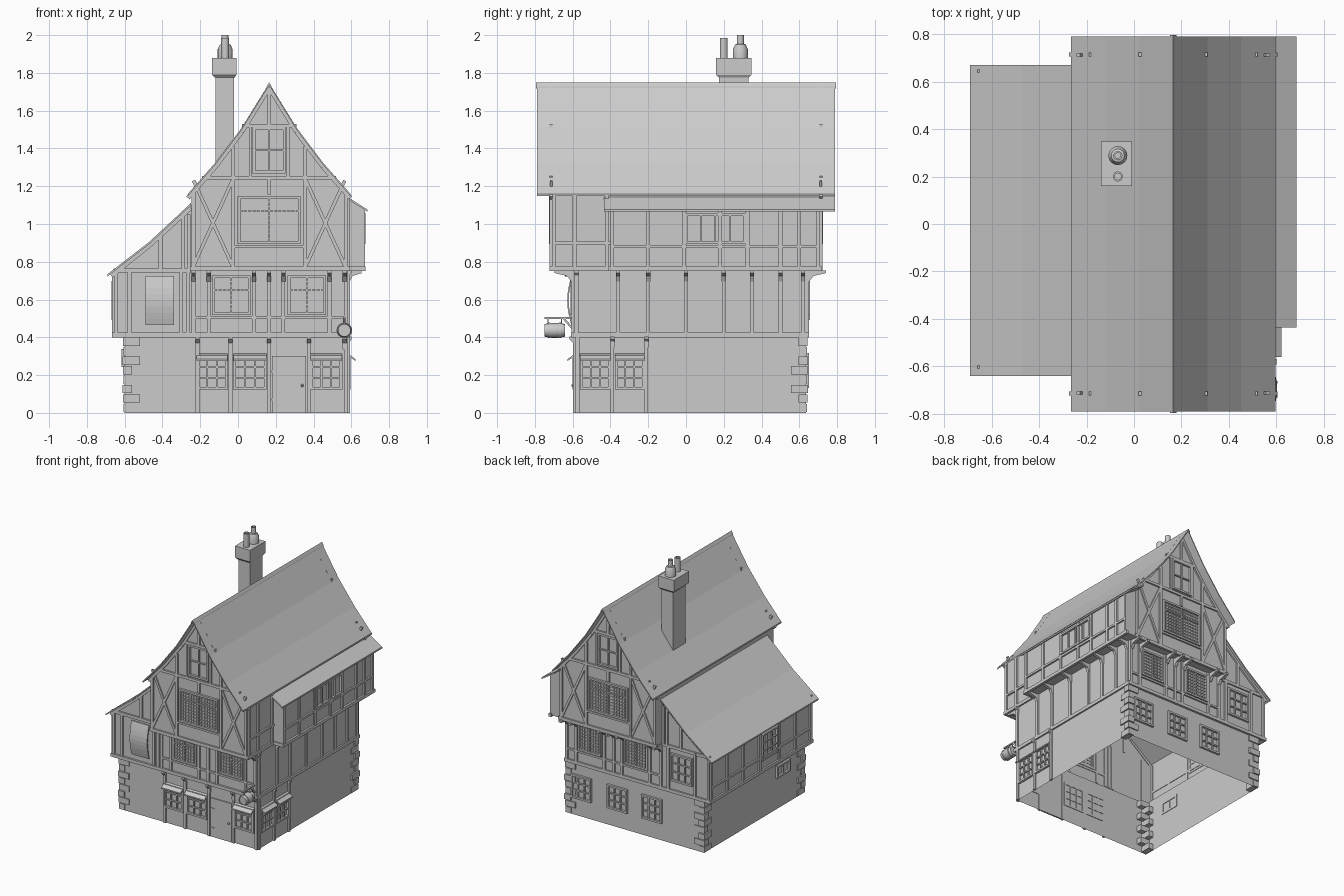
import bpy, bmesh, math
from mathutils import Vector, Matrix

if "Cube" in bpy.data.objects:
    bpy.data.objects.remove(bpy.data.objects["Cube"])

parts = {}

def bm_of(name):
    return parts.setdefault(name, bmesh.new())

def poly(name, pts):
    bm = bm_of(name)
    bm.faces.new([bm.verts.new(p) for p in pts])

def prism(name, a, b):
    """Solid between two matching outlines."""
    bm = bm_of(name)
    va, vb = [bm.verts.new(p) for p in a], [bm.verts.new(p) for p in b]
    n = len(va)
    fs = [bm.faces.new(va), bm.faces.new(vb[::-1])]
    fs += [bm.faces.new((va[i], vb[i], vb[(i + 1) % n], va[(i + 1) % n])) for i in range(n)]
    bmesh.ops.recalc_face_normals(bm, faces=fs)

def box(name, x0, x1, y0, y1, z0, z1):
    prism(name, *[[(x0, y0, z), (x1, y0, z), (x1, y1, z), (x0, y1, z)] for z in (z0, z1)])

def lathe(name, pts, mat, n=16):
    bm = bm_of(name)
    rings = [[bm.verts.new(mat @ Vector((r * math.cos(2 * math.pi * i / n), r * math.sin(2 * math.pi * i / n), h)))
              for i in range(n)] for r, h in pts]
    fs = [bm.faces.new(rings[0]), bm.faces.new(rings[-1])]
    for a, b in zip(rings, rings[1:]):
        fs += [bm.faces.new((a[i], a[(i + 1) % n], b[(i + 1) % n], b[i])) for i in range(n)]
    bmesh.ops.recalc_face_normals(bm, faces=fs)

# Wall planes: (axis across wall, sign, position)
F0, F1, F2 = ('y', -1, -.585), ('y', -1, -.595), ('y', -1, -.71)
B0, B1, B2 = ('y', 1, .635), ('y', 1, .64), ('y', 1, .71)
R0, R2, R3 = ('x', 1, .58), ('x', 1, .58), ('x', 1, .66)
L0, L1 = ('x', -1, -.60), ('x', -1, -.655)

def on(face, u, z, d):
    q = face[2] + face[1] * d
    return (u, q, z) if face[0] == 'y' else (q, u, z)

def bar(name, face, p0, p1, w=.02, d=.012, d0=-.004):
    a, b = Vector(p0), Vector(p1)
    t = (b - a).normalized()
    n = Vector((-t.y, t.x)) * w / 2
    o = [a + n, b + n, b - n, a - n]
    prism(name, [on(face, *p, d0) for p in o], [on(face, *p, d) for p in o])

def posts(name, face, us, z0, z1, w=.02):
    for u in us:
        bar(name, face, (u, z0), (u, z1), w)

def window(face, u0, u1, z0, z1, nx=2, nz=2, fine=None):
    w = .014
    for u in (u0, u1):
        bar('window_frames', face, (u, z0 - w / 2), (u, z1 + w / 2), w, .016)
    for z in (z0, z1):
        bar('window_frames', face, (u0, z), (u1, z), w, .016)
    for m, k, wd, d in ((nx, nz, .009, .011), *([(*fine, .004, .006)] if fine else [])):
        for i in range(1, m):
            u = u0 + (u1 - u0) * i / m
            bar('window_bars', face, (u, z0), (u, z1), wd, d)
        for i in range(1, k):
            z = z0 + (z1 - z0) * i / k
            bar('window_bars', face, (u0, z), (u1, z), wd, d)

def bracket(face, u, z, d, h, w=.022):
    prof = [(0, z), (d, z), (d, z - .015), (d * .35, z - h * .5), (.012, z - h), (0, z - h)]
    prism('jetty_brackets', *[[on(face, u + s * w / 2, pz, pd) for pd, pz in prof] for s in (-1, 1)])

def awning(face, u0, u1):
    prof = [(0, .315), (.042, .285), (.042, .275), (0, .303)]
    prism('awnings', *[[on(face, u, z, d) for d, z in prof] for u in (u0, u1)])

def rect(x0, x1, y0, y1, z):
    return [(x0, y0, z), (x1, y0, z), (x1, y1, z), (x0, y1, z)]

def band(name, a, b):
    for i in range(4):
        j = (i + 1) % 4
        poly(name, [a[i], a[j], b[j], b[i]])

# Open-bottomed wall shells
g0, g1 = rect(-.6, .58, -.585, .635, 0), rect(-.6, .58, -.585, .635, .41)
band('ground_walls', g0, g1)
band('ground_walls', g1, rect(-.655, .58, -.595, .64, .41))
roof = [(-.265, 1.16), (-.12, 1.325), (.02, 1.51), (.165, 1.745), (.31, 1.51), (.45, 1.325), (.595, 1.16)]
for y in (-.595, .64):
    poly('middle_walls', [(x, y, z) for x, z in ((-.655, .41), (.58, .41), (.58, .76), (-.245, .76),
                                                 (-.245, 1.1), (-.47, .895), (-.655, .75))])
for x, zt in ((.58, .76), (-.655, .75)):
    poly('middle_walls', [(x, -.595, .41), (x, .64, .41), (x, .64, zt), (x, -.595, zt)])
for y, yi in ((-.71, -.595), (.71, .64)):
    poly('upper_walls', [(-.245, y, .76), (.58, y, .76), (.58, y, 1.17)] +
         [(x, y, z - .008) for x, z in roof[5:0:-1]] + [(-.245, y, 1.17)])
    poly('upper_walls', [(-.245, y, .76), (.58, y, .76), (.58, yi, .76), (-.245, yi, .76)])
for x in (-.245, .58):
    poly('upper_walls', [(x, -.71, .76), (x, .71, .76), (x, .71, 1.175), (x, -.71, 1.175)])
prism('side_bay', *[[(x, y, z) for x, z in ((.57, .76), (.66, .76), (.66, 1.085), (.57, 1.14))] for y in (-.4, .71)])

# Roofs
def slab(name, pts, y0, y1, t=.012):
    o = pts + [(x, z - t) for x, z in pts[::-1]]
    prism(name, *[[(x, y, z) for x, z in o] for y in (y0, y1)])
slab('main_roof', roof, -.79, .79)
slab('lean_to_roof', [(-.69, .735), (-.47, .905), (-.25, 1.11)], -.64, .67)
slab('bay_roof', [(.57, 1.15), (.685, 1.077)], -.435, .79)
slab('ridge_cap', [(.152, 1.728), (.165, 1.75), (.178, 1.728)], -.795, .795, .01)

# Floor beams
T = 'timber_frame'
for y in (-.605, .64):
    box(T, -.668, .592, y - .005, y + .012, .4, .425)
    box(T, -.66, -.25, y - .003, y + .01, .742, .765)
for x in (-.665, .58):
    box(T, x - .003, x + .012, -.6, .645, .4, .425)
for y in (-.722, .705):
    box(T, -.255, .592, y, y + .018, .75, .775)
box(T, .575, .592, -.715, -.4, .75, .775)
box(T, .655, .675, -.41, .72, .75, .775)
box(T, .58, .67, -.41, -.395, .75, .775)

# Gable framing, front and back
for f in (F2, B2):
    posts(T, f, (-.235, .57), .77, 1.17)
    posts(T, f, (-.025, .355), .77, 1.41)
    bar(T, f, (-.19, 1.245), (.52, 1.245))
    bar(T, f, (.02, 1.52), (.31, 1.52))
    bar(T, f, (.165, 1.52), (.165, 1.71))
    bar(T, f, (.165, 1.155), (.165, 1.25))
    bar(T, f, (-.025, .88), (.355, .88), .014)
    for s in (1, -1):
        pts = [(.165 + s * (x - .165), z - .022) for x, z in roof[3:]]
        for a, b in zip(pts, pts[1:]):
            bar(T, f, a, b, .024)
        c = lambda u: .165 + s * u
        bar(T, f, (c(.195), .78), (c(.4), 1.23), .018, .009)
        bar(T, f, (c(.4), .78), (c(.195), 1.23), .018, .009)
        bar(T, f, (c(.1), 1.25), (c(.1), 1.52), .014)
    window(f, .005, .325, .9, 1.14, 2, 1, (14, 10))
    window(f, .085, .245, 1.275, 1.505, 2, 2)
    bar('window_bars', f, (.005, 1.07), (.325, 1.07), .009, .011)

# Middle storey framing
for f, us in ((F1, (-.645, -.575, -.3, -.265, -.235, -.155, .085, .165, .24, .485, .57)),
              (B1, (-.645, -.53, -.3, -.235, -.14, .1, .165, .25, .49, .57))):
    posts(T, f, us, .42, .76)
    bar(T, f, (-.24, .505), (.57, .505), .014)
    posts(T, f, (-.41,), .76, .945)
    posts(T, f, (-.26, -.29), .76, 1.05, .018)
    for a, b in zip(((-.67, .725), (-.47, .885)), ((-.47, .885), (-.25, 1.085))):
        bar(T, f, a, b, .022)
    for u in (-.235, -.155, .085, .165, .24, .485, .565):
        bracket(f, u, .755, .1, .06)
window(F1, -.13, .06, .525, .72, 2, 1, (8, 8))
window(F1, .27, .46, .525, .72, 2, 1, (8, 8))
for u in (-.035, .365):
    bar('window_bars', F1, (u - .095, .65), (u + .095, .65), .009, .011)
    window(B1, u - .085, u + .1, .525, .72, 2, 1, (8, 8))
window(B1, -.5, -.33, .5, .7, 3, 3)

# Right side framing
side = (-.58, -.36, -.2, 0, .2, .35, .5, .62)
posts(T, R0, side, .42, .76)
for u in side:
    bracket(R0, u, .755, .075 if u > -.4 else .02, .06)
posts(T, R3, (-.39, -.2, -.01, .18, .325, .5, .6, .7), .77, 1.085)
posts(T, R2, (-.7, -.59, -.42), .77, 1.16)
bar(T, R3, (-.4, .88), (.71, .88), .016)
bar(T, R2, (-.71, .9), (-.4, .9), .016)
window(R3, 0, .31, .9, 1.05, 4, 1)

# Left side framing
posts(T, L1, (-.585, -.4, -.2, .04, .24, .44, .63), .42, .74)
bar(T, L1, (-.59, .52), (.64, .52), .016)
window(L1, -.17, .01, .5, .69, 3, 3)
window(L0, -.4, -.25, .25, .33, 2, 1)

# Ground floor shopfront
for f, spans in ((F0, ((-.215, -.06), (-.02, .145), (.39, .545))), (R0, ((-.555, -.405), (-.37, -.225)))):
    for u0, u1 in spans:
        window(f, u0, u1, .13, .3, 3, 3)
        awning(f, u0 - .005, u1 + .005)
posts(T, F0, (-.215, -.04, .165, .375, .57), 0, .41)
posts(T, R0, (-.575, -.39, -.21), 0, .41)
for u in (-.215, -.04, .165, .375, .565):
    bracket(F0, u, .405, .032, .07)
for u in (-.39, -.21):
    bracket(R0, u, .405, .022, .06)
for u in (.45, .14, -.155):
    window(B0, u - .08, u + .08, .14, .31, 3, 3)
bar('door', F0, (.27, 0), (.27, .3), .18, .008)
for z in (.07, .22):
    bar('door_hinges', F0, (.178, z), (.215, z), .01, .013)
lathe('door_knob', [(.003, 0), (.008, .006), (.008, .012), (.003, .016)],
      Matrix.Translation((.34, -.59, .145)) @ Matrix.Rotation(math.pi / 2, 4, 'X'), 10)

# Curved hanging panel on the lean-to front
N = 8
arc = [(.012 + .022 * math.sin(math.pi * i / N), .465 + .26 * i / N) for i in range(N + 1)]
arc += [(d - .008, z) for d, z in arc[::-1]]
prism('hanging_panel', *[[on(F1, u, z, d) for d, z in arc] for u in (-.49, -.34)])

# Corner stones
for cx, cy, sx, sy in ((-.6, -.585, 1, 1), (-.6, .635, 1, -1), (.58, .635, -1, -1)):
    for i in range(8):
        a, b = (.08, .04) if i % 2 else (.04, .08)
        e = .006 + .003 * (i % 3)
        xs, ys = sorted((cx - sx * e, cx + sx * a)), sorted((cy - sy * e, cy + sy * b))
        box('corner_stones', *xs, *ys, .004 + i * .05, .048 + i * .05)

# Chimney with two pots
box('chimney', -.12, -.02, .175, .33, 1.22, 1.79)
prism('chimney_cap', rect(-.122, -.018, .173, .332, 1.775), rect(-.138, -.008, .16, .347, 1.79))
box('chimney_cap', -.138, -.008, .16, .347, 1.79, 1.88)
lathe('large_chimney_pot', [(.04, 1.88), (.04, 1.925), (.028, 1.95), (.019, 1.953), (.019, 2), (.012, 2), (.012, 1.96)],
      Matrix.Translation((-.068, .288, 0)))
lathe('small_chimney_pot', [(.021, 1.88), (.021, 1.985), (.014, 1.985), (.014, 1.9)], Matrix.Translation((-.068, .2, 0)))

# Barrel sign on its bracket
M = Matrix.Translation((.563, -.64, .437)) @ Matrix.Rotation(math.pi / 2, 4, 'X')
lathe('barrel_sign', [(.028, .006), (.028, 0), (.033, 0), (.039, .03), (.04, .055), (.039, .08), (.033, .11), (.028, .11), (.028, .104)], M)
for h in (.022, .08):
    lathe('barrel_hoops', [(.04, h), (.0415, h), (.0415, h + .01), (.04, h + .01)], M)
box('sign_bracket', .557, .569, -.75, -.585, .498, .508)
prism('sign_bracket', *[[(x, -.655, .5), (x, -.64, .5), (x, -.585, .435), (x, -.585, .42)] for x in (.557, .569)])
for y in (-.73, -.66):
    box('sign_bracket', .561, .565, y - .003, y + .003, .465, .5)

# Turn every part into an object
for name, bm in parts.items():
    bmesh.ops.remove_doubles(bm, verts=bm.verts, dist=1e-5) if 'walls' in name else None
    me = bpy.data.meshes.new(name)
    bm.to_mesh(me)
    bm.free()
    ob = bpy.data.objects.new(name, me)
    bpy.context.collection.objects.link(ob)
    if any(k in name for k in ('pot', 'barrel', 'knob')):
        bpy.context.view_layer.objects.active = ob
        ob.select_set(True)
        bpy.ops.object.shade_smooth_by_angle(angle=math.radians(35))
        ob.select_set(False)
